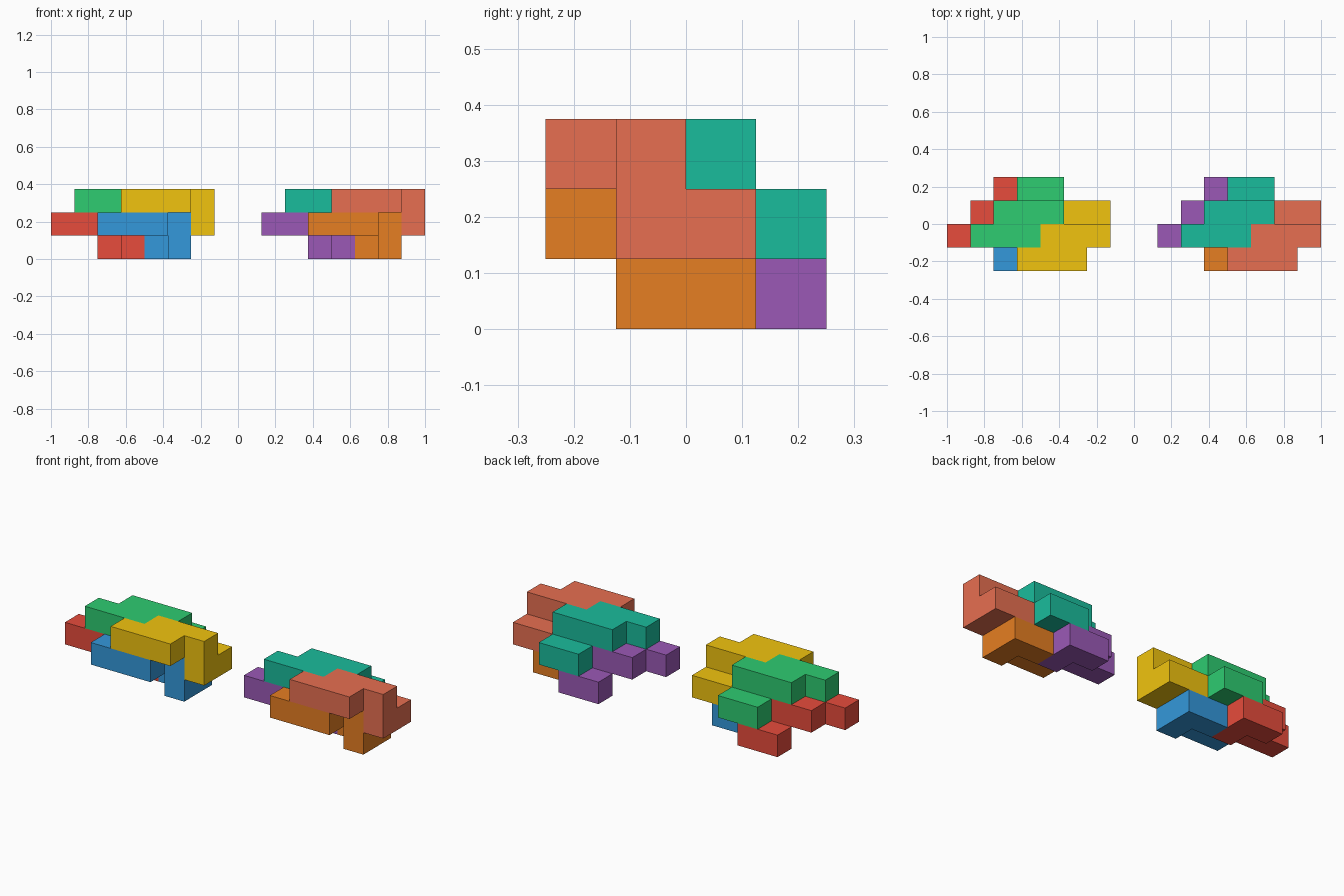
import bpy
import bmesh
from mathutils import Color, Vector

if "Cube" in bpy.data.objects:
    bpy.data.objects.remove(bpy.data.objects["Cube"])

U = 0.125  # cube size

# Cubes of the single repeating piece
CELLS = {(3, 0, 2), (4, 0, 2), (5, 0, 2),
         (4, 1, 2), (5, 1, 2), (6, 1, 2),
         (6, 1, 1), (5, 2, 1), (6, 2, 1)}


def piece_mesh():
    """Outer skin of the joined cubes, with flat areas merged."""
    bm = bmesh.new()
    verts = {}

    def vert(p):
        if p not in verts:
            verts[p] = bm.verts.new(Vector(p) * U)
        return verts[p]

    for cell in sorted(CELLS):
        for axis in range(3):
            a, b = (axis + 1) % 3, (axis + 2) % 3
            for side in (0, 1):
                neighbour = list(cell)
                neighbour[axis] += 2 * side - 1
                if tuple(neighbour) in CELLS:
                    continue
                corners = []
                for da, db in ((0, 0), (1, 0), (1, 1), (0, 1)):
                    p = list(cell)
                    p[axis] += side
                    p[a] += da
                    p[b] += db
                    corners.append(vert(tuple(p)))
                bm.faces.new(corners if side else corners[::-1])
    bmesh.ops.dissolve_limit(bm, angle_limit=0.01, verts=bm.verts[:], edges=bm.edges[:])
    mesh = bpy.data.meshes.new("piece")
    bm.to_mesh(mesh)
    bm.free()
    return mesh


def add_piece(name, base, shift, x0, rgb):
    mesh = base.copy()
    mat = bpy.data.materials.new(name + "_color")
    linear = Color([c / 255 for c in rgb]).from_srgb_to_scene_linear()
    mat.diffuse_color = (*linear, 1)
    mat.use_nodes = True
    mat.node_tree.nodes["Principled BSDF"].inputs["Base Color"].default_value = mat.diffuse_color
    mesh.materials.append(mat)
    ob = bpy.data.objects.new(name, mesh)
    ob.location = Vector(shift) * U + Vector((x0, -0.25, 0))
    bpy.context.collection.objects.link(ob)


# Interlocking positions of the four pieces in one cluster
SHIFTS = {"upper_front": (0, 0, 0), "upper_back": (-2, 1, 0),
          "lower_front": (-1, 0, -1), "lower_back": (-3, 1, -1)}

# Start in x and the sRGB colours of each cluster
CLUSTERS = {
    "left": (-1.0, [(241, 196, 15), (46, 204, 113),
                    (52, 152, 219), (231, 76, 60)]),
    "right": (0.125, [(231, 111, 81), (26, 188, 156),
                      (230, 126, 34), (155, 89, 182)]),
}

base = piece_mesh()
for side, (x0, colors) in CLUSTERS.items():
    for (part, shift), rgb in zip(SHIFTS.items(), colors):
        add_piece(f"{side}_{part}_block", base, shift, x0, rgb)
bpy.data.meshes.remove(base)
